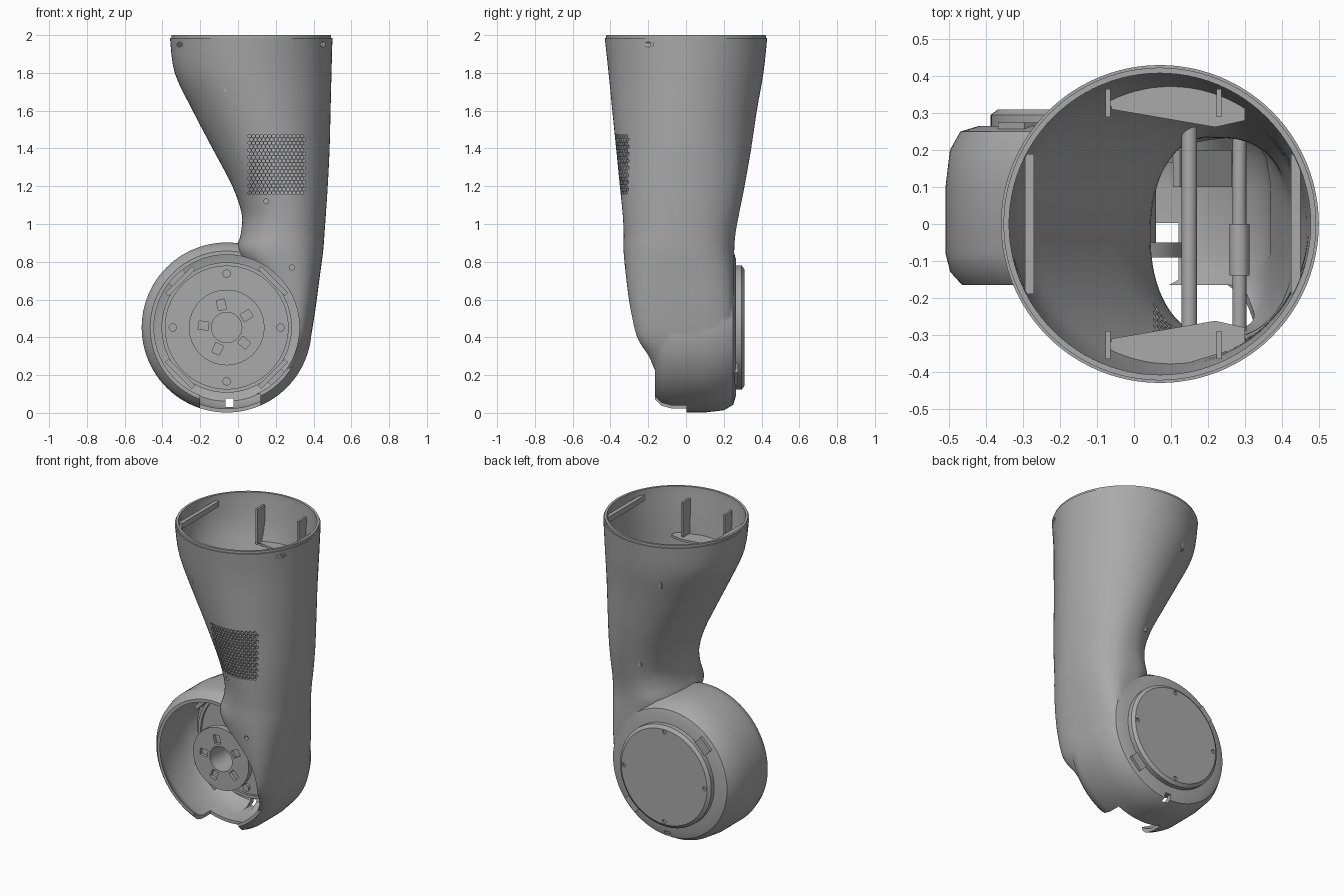
import bpy, bmesh
from math import pi, sin, cos, copysign
from mathutils import Matrix, Vector

if "Cube" in bpy.data.objects:
    bpy.data.objects.remove(bpy.data.objects["Cube"])

grey = bpy.data.materials.new("mid grey plastic")
grey.use_nodes = True
COLOUR = (0.4, 0.4, 0.4, 1)
grey.diffuse_color = COLOUR
grey.node_tree.nodes["Principled BSDF"].inputs["Base Color"].default_value = COLOUR

CX, CZ = -0.06, 0.452          # drum axis
SIDES = 96


def finish(bm, name):
    bmesh.ops.remove_doubles(bm, verts=bm.verts, dist=1e-5)
    bmesh.ops.recalc_face_normals(bm, faces=bm.faces)
    mesh = bpy.data.meshes.new(name)
    bm.to_mesh(mesh)
    bm.free()
    mesh.materials.append(grey)
    ob = bpy.data.objects.new(name, mesh)
    bpy.context.collection.objects.link(ob)
    return ob


def skin(bm, rings, wrap=False):
    """Bridge equal rings of points with quads."""
    rings = [[bm.verts.new(p) for p in ring] for ring in rings]
    pairs = list(zip(rings, rings[1:]))
    if wrap:
        pairs.append((rings[-1], rings[0]))
    for a, b in pairs:
        for i in range(len(a)):
            j = (i + 1) % len(a)
            bm.faces.new((a[i], a[j], b[j], b[i]))
    return rings


def lathe(name, profile, wrap=False):
    """Turn (radius, y) points round the drum axis."""
    bm = bmesh.new()
    turn = [2 * pi * i / SIDES for i in range(SIDES)]
    skin(bm, [[(CX + r * cos(a), y, CZ + r * sin(a)) for a in turn]
              for r, y in profile], wrap)
    bmesh.ops.dissolve_degenerate(bm, dist=1e-6, edges=bm.edges)
    return finish(bm, name)


def smooth_rows(rows, steps=4):
    out = []
    for i in range(len(rows) - 1):
        quad = (rows[max(i - 1, 0)], rows[i], rows[i + 1], rows[min(i + 2, len(rows) - 1)])
        for s in range(steps):
            t = s / steps
            out.append([b + t / 2 * (c - a + t * (2 * a - 5 * b + 4 * c - d
                        + t * (3 * (b - c) + d - a))) for a, b, c, d in zip(*quad)])
    return out + [list(rows[-1])]


def section(row, inset=0.0, z=None):
    """Superelliptic ring inside the given left, right, front and back limits."""
    height, left, right, front, back, power = row
    ring = []
    for i in range(SIDES):
        a = 2 * pi * i / SIDES
        c, s = (copysign(abs(f) ** (2 / power), f) for f in (cos(a), sin(a)))
        ring.append(((left + right) / 2 + c * ((right - left) / 2 - inset),
                     (front + back) / 2 + s * ((back - front) / 2 - inset),
                     height if z is None else z))
    return ring


def loft(name, rings):
    bm = bmesh.new()
    rings = skin(bm, rings)
    bm.faces.new(rings[0])
    bm.faces.new(rings[-1])
    return finish(bm, name)


def add_box(bm, lo, hi, turn=None):
    lo, hi = Vector(lo), Vector(hi)
    m = Matrix.Translation((lo + hi) / 2) @ Matrix.Diagonal((*(hi - lo), 1))
    bmesh.ops.create_cube(bm, size=1, matrix=(turn @ m) if turn else m)


def add_rod(bm, x, z, r, y0, y1, sides=16):
    m = Matrix.Translation((x, (y0 + y1) / 2, z)) @ Matrix.Rotation(pi / 2, 4, 'X')
    bmesh.ops.create_cone(bm, cap_ends=True, segments=sides, radius1=r, radius2=r,
                          depth=y1 - y0, matrix=m)


def boolean(target, tool, operation='DIFFERENCE'):
    mod = target.modifiers.new("cut", 'BOOLEAN')
    mod.operation, mod.solver, mod.object = operation, 'EXACT', tool
    tool.hide_render = True
    bpy.context.view_layer.objects.active = target
    bpy.ops.object.modifier_apply(modifier=mod.name)
    bpy.data.objects.remove(tool)


def drum_spin(angle):
    """Frame on the drum axis with local x pointing outward."""
    return Matrix.Translation((CX, 0, CZ)) @ Matrix.Rotation(-angle, 4, 'Y')


# Upper sleeve: height, left, right, front, back, squareness
rows = smooth_rows([
    (.15, .15, .26, -.10, .20, 2.6),
    (.22, .17, .315, -.16, .24, 2.7),
    (.3, .18, .352, -.2, .25, 2.8),
    (.4, .18, .385, -.265, .255, 2.8),
    (.55, .16, .41, -.295, .255, 2.8),
    (.7, .1, .43, -.315, .255, 2.7),
    (.85, 0, .45, -.33, .255, 2.5),
    (.95, .015, .458, -.33, .262, 2.3),
    (1.05, .02, .465, -.335, .28, 2.2),
    (1.2, -.03, .475, -.35, .31, 2.1),
    (1.4, -.135, .485, -.37, .345, 2),
    (1.6, -.24, .49, -.39, .375, 2),
    (1.8, -.335, .495, -.41, .41, 2),
    (1.985, -.36, .5, -.43, .43, 2)])
top = rows[-1]
shell = loft("arm_shell", [section(r) for r in rows]
             + [section(top, .007), section(top, .007, 2)])

# Round drum at the elbow, joined to the sleeve and hollowed
boolean(shell, lathe("drum", [(0, .265), (.36, .265), (.41, .25), (.438, .2), (.45, .1),
        (.45, -.08), (.437, -.13), (.405, -.165), (0, -.165)]), 'UNION')
boolean(shell, loft("sleeve_hollow", [section(r, .022) for r in rows[7:]]
                    + [section(top, .022, 2.1)]))
boolean(shell, lathe("drum_hollow", [(0, .24), (.34, .24), (.39, .225), (.418, .18), (.43, .1),
        (.43, -.08), (.41, -.13), (.385, -.165), (.385, -.7), (0, -.7)]))

# Bottom notch and small cable slot
bm = bmesh.new()
add_box(bm, (-.2, -.4, -.1), (.12, .003, .1))
add_box(bm, (-.065, -.02, .03), (-.025, .4, .075))
boolean(shell, finish(bm, "notch"))

# Vent grid and screw holes through the front wall
bm = bmesh.new()
for row in range(17):
    for col in range(14):
        add_rod(bm, .06 + .0215 * (col + row % 2 / 2), 1.165 + .0188 * row,
                .009, -.6, -.12, 6)
for x, z in ((.15, 1.12), (.285, .77), (-.31, 1.95), (.45, 1.95)):
    add_rod(bm, x, z, .013, -.6, -.05)
boolean(shell, finish(bm, "front_holes"))

# Back cover with four screw recesses
cover = lathe("back_cover", [(0, .31), (.308, .31), (.328, .295), (.328, .25), (0, .25)])
bm = bmesh.new()
for k in range(4):
    add_rod(bm, CX + .29 * cos(k * pi / 2), CZ + .29 * sin(k * pi / 2), .013, .298, .4)
boolean(cover, finish(bm, "cover_holes"))

# Clips beside the cover
bm = bmesh.new()
for angle in (.75 * pi, -.25 * pi):
    add_box(bm, (.32, .22, -.05), (.385, .275, .05), drum_spin(angle))
clips = finish(bm, "cover_clips")

# Mounting floor inside the drum, with a stepped rim and screw bumps
floor = lathe("drum_floor", [(0, .18), (.325, .18), (.325, .165), (.345, .165), (.345, .245), (0, .245)])
bm = bmesh.new()
for k in range(4):
    add_rod(bm, CX + .285 * cos(k * pi / 2), CZ + .285 * sin(k * pi / 2), .022, .165, .19)
    add_box(bm, (.335, .1, -.1), (.36, .2, .1), drum_spin((k + .5) * pi / 2))
bumps = finish(bm, "floor_lugs")

# Hub with five radial pockets
hub = lathe("hub", [(.08, -.09), (.2, -.09), (.2, -.05), (.12, -.05), (.12, .2), (.08, .2)], True)
bm = bmesh.new()
for k in range(5):
    spin = drum_spin(1.8 + k * 2 * pi / 5)
    add_box(bm, (.096, -.2, -.022), (.15, -.07, .022), spin)
boolean(hub, finish(bm, "hub_pockets"))

# Screw posts crossing the sleeve
bm = bmesh.new()
add_rod(bm, .15, 1.12, .021, -.3, .275)
add_rod(bm, .285, .77, .019, -.29, .24)
add_rod(bm, .285, .77, .027, -.14, 0)
posts = finish(bm, "screw_posts")

# Ribs, shelves and end bars inside the mouth
bm = bmesh.new()
for side in (-1, 1):
    for x in (-.07, .23):
        y0, y1 = sorted((side * .29, side * .365))
        add_box(bm, (x - .007, y0, 1.7), (x + .007, y1, 1.93))
    shelf = [(-.075, .355), (-.06, .31), (.22, .262), (.3, .28), (.3, .33), (.1, .39)]
    rings = skin(bm, [[(x, side * y, z) for x, y in shelf] for z in (1.69, 1.705)])
    for ring in rings:
        bm.faces.new(ring)
add_box(bm, (-.295, -.19, 1.93), (-.27, .19, 1.965))
add_box(bm, (.425, -.19, 1.93), (.45, .19, 1.965))
ribs = finish(bm, "mouth_ribs")

# Smooth shading with crisp edges
bpy.ops.object.select_all(action='DESELECT')
for ob in (shell, cover, floor, hub, posts, bumps):
    ob.select_set(True)
bpy.context.view_layer.objects.active = shell
bpy.ops.object.shade_smooth_by_angle(angle=.6)
